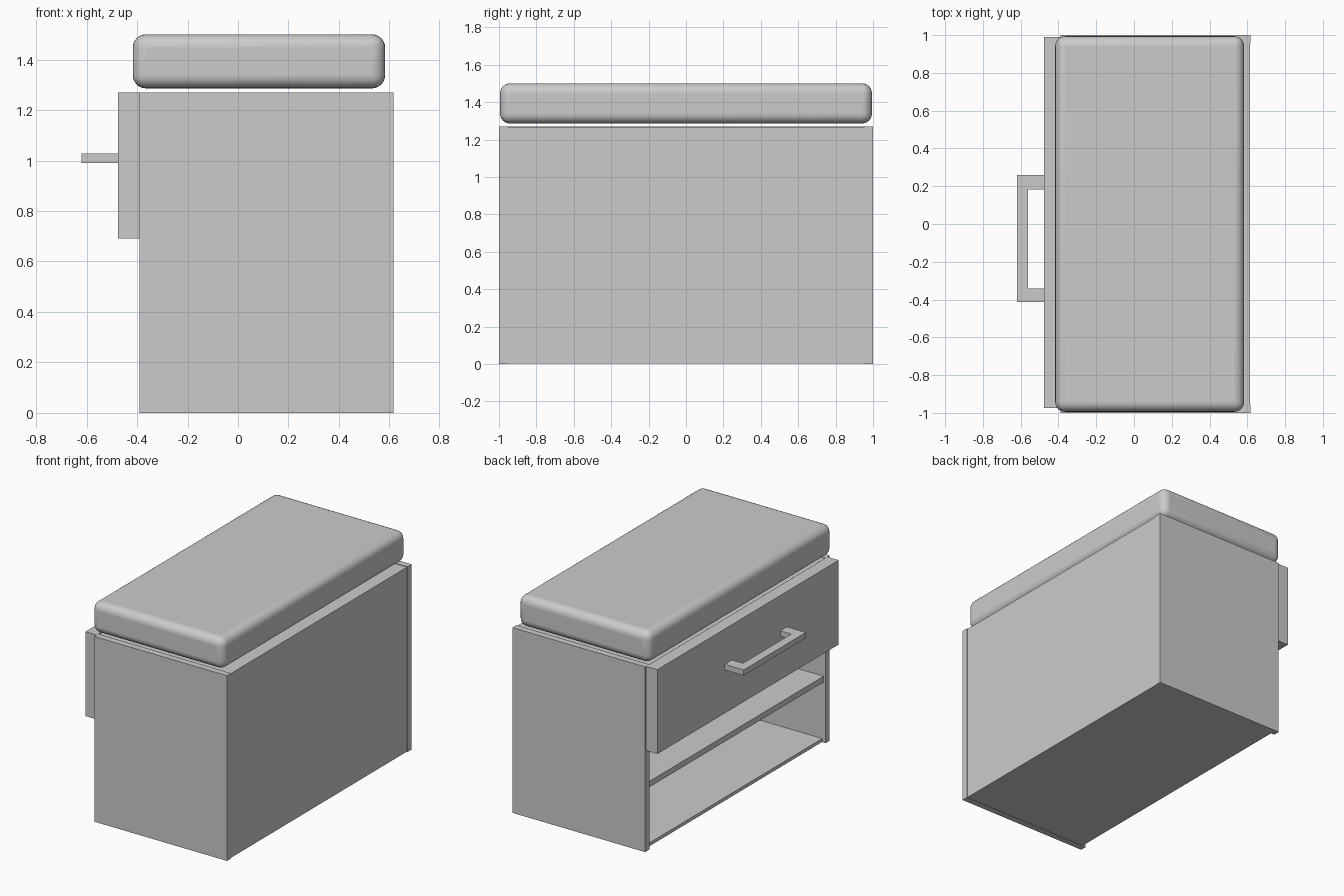
import bpy

if "Cube" in bpy.data.objects:
    bpy.data.objects.remove(bpy.data.objects["Cube"])


def box(name, x, y, z):
    """Axis-aligned box from (min, max) ranges."""
    bpy.ops.mesh.primitive_cube_add(
        size=1, location=[(a + b) / 2 for a, b in (x, y, z)])
    ob = bpy.context.object
    ob.name = name
    ob.scale = [b - a for a, b in (x, y, z)]
    bpy.ops.object.transform_apply(location=False, rotation=False, scale=True)
    return ob


T = 0.045          # side panel thickness
IN = (-1 + T, 1 - T)

# Cabinet carcass: sides stand slightly proud of the other panels
for side, y in (("left", (1 - T, 1)), ("right", (-1, -1 + T))):
    box(side + "_panel", (-0.39, 0.617), y, (0, 1.27))
box("back_panel", (0.58, 0.613), IN, (0.002, 1.266))
box("floor_panel", (-0.365, 0.58), IN, (0.002, 0.025))
box("shelf", (-0.375, 0.58), IN, (0.415, 0.455))
box("top_panel", (-0.385, 0.58), IN, (1.235, 1.266))

# Drawer with its hidden box
box("drawer_front", (-0.476, -0.39), (-0.975, 0.99), (0.692, 1.27))
box("drawer_box", (-0.39, 0.56), (-0.94, 0.94), (0.73, 1.20))

# Pull handle: bar and two stems
HZ = (0.99, 1.028)
box("handle_bar", (-0.62, -0.56), (-0.413, 0.26), HZ)
for i, y in enumerate(((-0.413, -0.342), (0.182, 0.26))):
    box(f"handle_stem_{i + 1}", (-0.56, -0.476), y, HZ)

# Rounded seat cushion
cushion = box("seat_cushion", (-0.417, 0.583), (-0.994, 0.994), (1.286, 1.5))
bev = cushion.modifiers.new("round", "BEVEL")
bev.width = 0.052
bev.segments = 6
bpy.ops.object.shade_smooth_by_angle()
